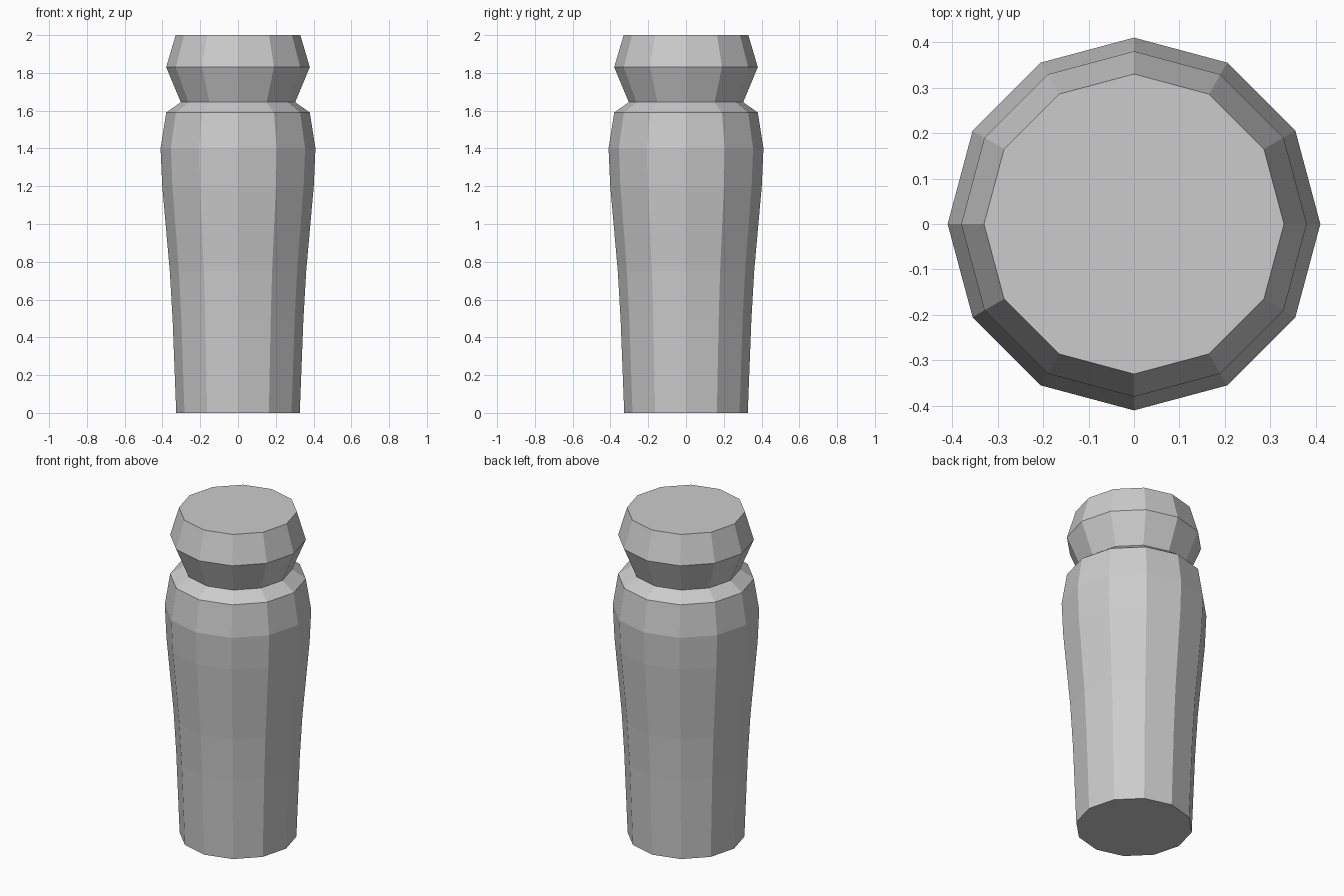
import bpy, bmesh
from math import cos, sin, tau

if "Cube" in bpy.data.objects:
    bpy.data.objects.remove(bpy.data.objects["Cube"])

SIDES = 12

# Profile from foot to top: (radius, height)
PROFILE = [(0.327, 0.0), (0.346, 0.49), (0.361, 0.75), (0.401, 1.2),
           (0.41, 1.4), (0.38, 1.59), (0.303, 1.645), (0.38, 1.83), (0.33, 2.0)]

# Turned post: rings joined by flat quads, capped at both ends
bm = bmesh.new()
rings = [[bm.verts.new((r * cos(tau * i / SIDES), r * sin(tau * i / SIDES), z))
          for i in range(SIDES)] for r, z in PROFILE]
for low, high in zip(rings, rings[1:]):
    for i in range(SIDES):
        j = (i + 1) % SIDES
        bm.faces.new((low[i], low[j], high[j], high[i]))
bm.faces.new(rings[0][::-1])
bm.faces.new(rings[-1])

mesh = bpy.data.meshes.new("turned_post")
bm.to_mesh(mesh)
bm.free()
bpy.context.collection.objects.link(bpy.data.objects.new("turned_post", mesh))
